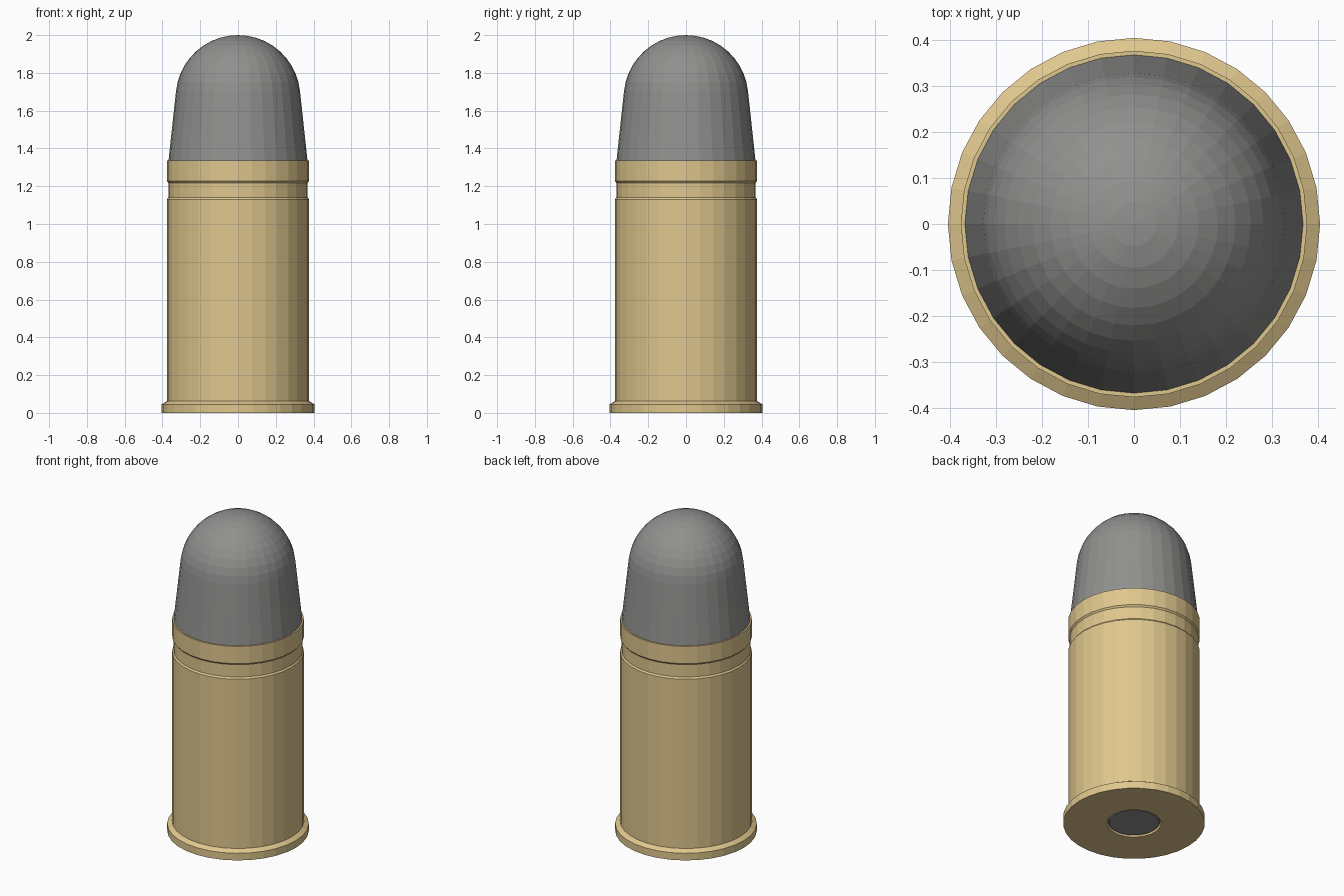
import bpy, bmesh, math

if "Cube" in bpy.data.objects:
    bpy.data.objects.remove(bpy.data.objects["Cube"])

SEGMENTS = 32


def material(name, color):
    mat = bpy.data.materials.new(name)
    mat.diffuse_color = (*color, 1.0)
    mat.use_nodes = True
    mat.node_tree.nodes["Principled BSDF"].inputs["Base Color"].default_value = mat.diffuse_color
    return mat


def lathe(name, profile, mat):
    """Spin a closed (radius, z) profile about z; it starts and ends on the axis."""
    bm = bmesh.new()
    rings = []
    for r, z in profile:
        if r == 0:
            rings.append([bm.verts.new((0, 0, z))] * SEGMENTS)
        else:
            rings.append([bm.verts.new((r * math.cos(a), r * math.sin(a), z))
                          for a in (2 * math.pi * i / SEGMENTS for i in range(SEGMENTS))])
    for low, high in zip(rings, rings[1:]):
        for i in range(SEGMENTS):
            j = (i + 1) % SEGMENTS
            bm.faces.new(dict.fromkeys((low[i], low[j], high[j], high[i])))
    bmesh.ops.recalc_face_normals(bm, faces=bm.faces)
    mesh = bpy.data.meshes.new(name)
    bm.to_mesh(mesh)
    bm.free()
    mesh.materials.append(mat)
    obj = bpy.data.objects.new(name, mesh)
    bpy.context.collection.objects.link(obj)
    return obj


brass = material("brass", (0.74, 0.57, 0.27))
lead = material("lead grey", (0.28, 0.28, 0.275))

# Case: primer pocket, rim, body, crimp groove and mouth
lathe("case", [
    (0, 0.03), (0.145, 0.03), (0.155, 0.0),
    (0.405, 0.0), (0.405, 0.045), (0.377, 0.062),
    (0.377, 1.13), (0.369, 1.14), (0.369, 1.218), (0.377, 1.228),
    (0.377, 1.337), (0.368, 1.337), (0.366, 1.28), (0, 1.28),
], brass)

# Primer, set just inside the pocket
lathe("primer", [(0, 0.004), (0.142, 0.004), (0.147, 0.01), (0.147, 0.035), (0, 0.035)], lead)

# Bullet: tapered shank running tangentially into a round nose
R, STEPS, START = 0.33, 10, math.radians(6)
nose = [(R * math.cos(a), 2 - R + R * math.sin(a))
        for a in (START + (math.pi / 2 - START) * i / STEPS for i in range(STEPS))]
lathe("bullet", [(0, 1.25), (0.366, 1.25), (0.368, 1.335)] + nose + [(0, 2.0)], lead)
